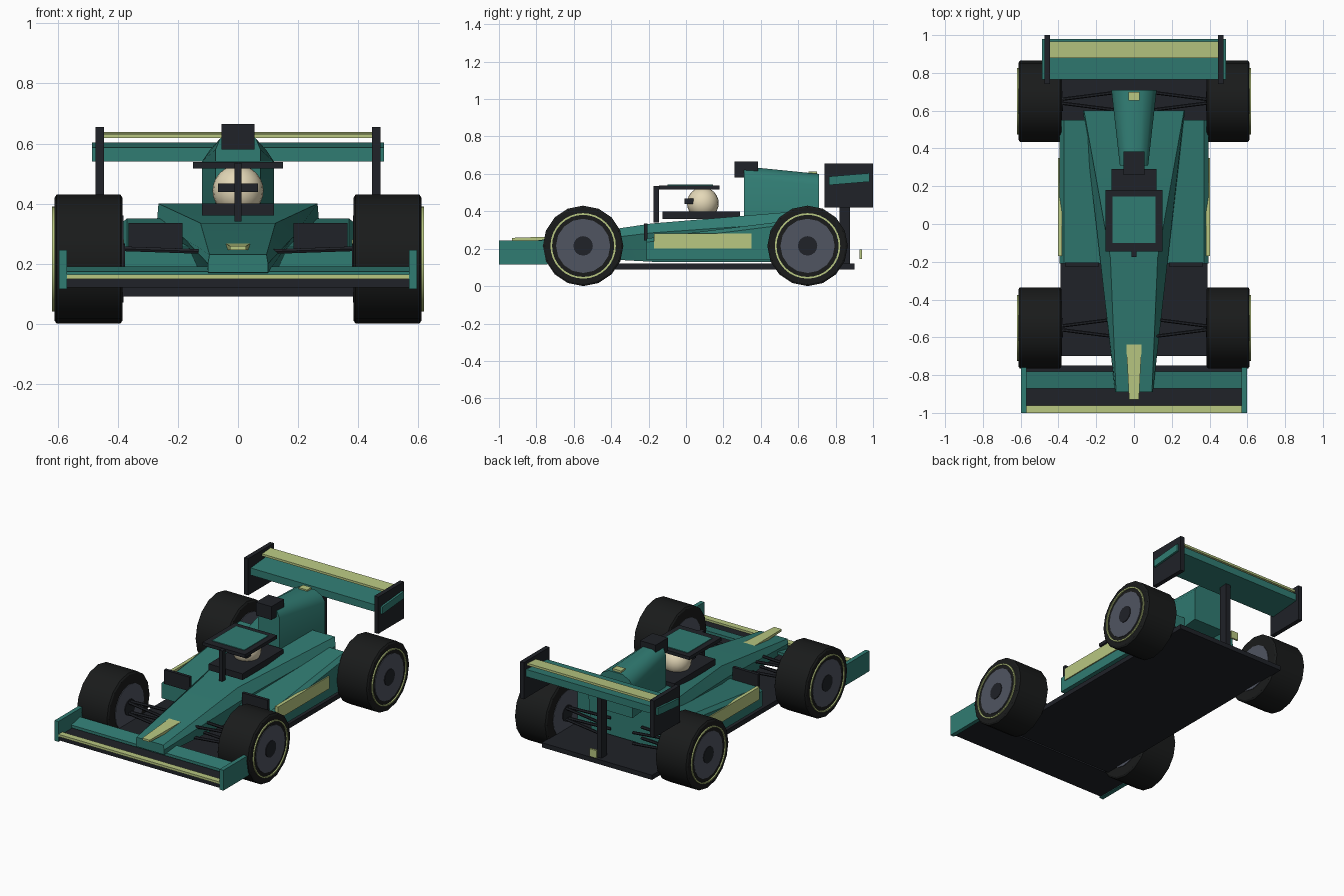
import bpy, bmesh, math
from mathutils import Vector

if "Cube" in bpy.data.objects:
    bpy.data.objects.remove(bpy.data.objects["Cube"])


def material(name, rgb):
    m = bpy.data.materials.new(name)
    m.diffuse_color = (*rgb, 1)
    m.use_nodes = True
    m.node_tree.nodes["Principled BSDF"].inputs["Base Color"].default_value = m.diffuse_color
    return m


TEAL = material("teal", (0.03, 0.20, 0.17))
LIME = material("lime", (0.48, 0.57, 0.22))
BLACK = material("carbon", (0.014, 0.016, 0.021))
RUBBER = material("rubber", (0.010, 0.011, 0.011))
GREY = material("grey", (0.08, 0.09, 0.12))
CREAM = material("cream", (0.78, 0.69, 0.48))


def finish(name, bm, mat, smooth=False):
    bmesh.ops.recalc_face_normals(bm, faces=bm.faces)
    me = bpy.data.meshes.new(name)
    bm.to_mesh(me)
    bm.free()
    ob = bpy.data.objects.new(name, me)
    bpy.context.collection.objects.link(ob)
    me.materials.append(mat)
    if smooth:
        bpy.ops.object.select_all(action='DESELECT')
        ob.select_set(True)
        bpy.context.view_layer.objects.active = ob
        bpy.ops.object.shade_smooth_by_angle(angle=math.radians(35))
    return ob


def loft(name, rings, mat, smooth=False):
    """Bridge a list of matching point loops and cap both ends."""
    bm = bmesh.new()
    vs = [[bm.verts.new(p) for p in r] for r in rings]
    n = len(vs[0])
    for a, b in zip(vs, vs[1:]):
        for i in range(n):
            bm.faces.new((a[i], a[(i + 1) % n], b[(i + 1) % n], b[i]))
    bm.faces.new(vs[0])
    bm.faces.new(vs[-1])
    return finish(name, bm, mat, smooth)


def box(name, x, y, z, mat, rise=0.0):
    """Box from ranges; rise lifts the rear edge."""
    return loft(name, [[(x[0], yy, z[0] + d), (x[1], yy, z[0] + d),
                        (x[1], yy, z[1] + d), (x[0], yy, z[1] + d)]
                       for yy, d in ((y[0], 0), (y[1], rise))], mat)


def pair(name, x, y, z, mat):
    for s, side in ((-1, "left"), (1, "right")):
        box(f"{side}_{name}", sorted((s * x[0], s * x[1])), y, z, mat)


def mirrored(y, half):
    """Closed symmetric section from (x, z) points running bottom to top."""
    return [(x, y, z) for x, z in half] + [(-x, y, z) for x, z in reversed(half)]


def lathe(name, profile, centre, mat, n=16):
    """Loop of (offset, radius) turned about an x axis."""
    rings = [[(centre[0] + o, centre[1] + r * math.cos(2 * math.pi * i / n),
               centre[2] + r * math.sin(2 * math.pi * i / n)) for i in range(n)]
             for o, r in profile]
    return loft(name, rings, mat, True)


def rod(name, a, b, r, mat, n=6):
    a, b = Vector(a), Vector(b)
    q = (b - a).to_track_quat('Z', 'Y')
    return loft(name, [[p + q @ Vector((r * math.cos(i * math.tau / n), r * math.sin(i * math.tau / n), 0))
                        for i in range(n)] for p in (a, b)], mat)


# Floor
box("floor", (-0.39, 0.39), (-0.70, 0.90), (0.09, 0.12), BLACK)

# Nose and central body
loft("main_body", [
    mirrored(-0.89, [(0.10, 0.17), (0.10, 0.20), (0.095, 0.23)]),
    mirrored(-0.18, [(0.11, 0.13), (0.18, 0.285), (0.125, 0.335)]),
    mirrored(0.60, [(0.25, 0.13), (0.27, 0.34), (0.265, 0.40)])], TEAL, True)
loft("nose_stripe", [[(-w, y, 0.245), (w, y, 0.245), (w, y, z), (-w, y, z)]
                     for y, w, z in ((-0.93, 0.026, 0.258), (-0.62, 0.042, 0.268))], LIME)

# Sidepods with intakes and side stripes
for s, side in ((-1, "left"), (1, "right")):
    loft(f"{side}_sidepod", [
        [(s * 0.10, y, 0.14), (s * 0.395, y, 0.14), (s * 0.395, y, zs),
         (s * xt, y, zt), (s * 0.10, y, zt)]
        for y, zs, xt, zt in ((-0.21, 0.235, 0.37, 0.255), (0.55, 0.33, 0.37, 0.35))], TEAL, True)
pair("intake", (0.185, 0.365), (-0.225, -0.205), (0.245, 0.335), BLACK)
pair("side_stripe", (0.38, 0.402), (-0.17, 0.35), (0.20, 0.28), LIME)

# Engine cover and air intake
loft("engine_cover", [mirrored(y, [(w, 0.34), (w, zs), (w * 0.8, zs + 0.6 * (zt - zs)), (w * 0.4, zt)])
                      for y, w, zs, zt in ((0.31, 0.075, 0.58, 0.64), (0.71, 0.12, 0.54, 0.60))],
     TEAL, True)
box("air_intake", (-0.055, 0.055), (0.26, 0.385), (0.58, 0.665), BLACK)
box("cover_light", (-0.03, 0.03), (0.655, 0.70), (0.595, 0.614), LIME)

# Cockpit, driver helmet and visor
box("cockpit_rim", (-0.12, 0.12), (-0.125, 0.29), (0.36, 0.40), BLACK)
bm = bmesh.new()
bmesh.ops.create_uvsphere(bm, u_segments=20, v_segments=12, radius=0.085)
bmesh.ops.translate(bm, verts=bm.verts, vec=(0, 0.09, 0.443))
finish("helmet", bm, CREAM, True)
box("visor", (-0.066, 0.066), (-0.008, 0.04), (0.438, 0.467), BLACK)

# Head guard
pair("guard_rail", (0.115, 0.15), (-0.145, 0.18), (0.517, 0.538), BLACK)
box("guard_front", (-0.115, 0.115), (-0.145, -0.10), (0.517, 0.538), BLACK)
box("guard_back", (-0.115, 0.115), (0.145, 0.18), (0.517, 0.538), BLACK)
box("guard_panel", (-0.115, 0.115), (-0.10, 0.145), (0.525, 0.542), TEAL)
box("guard_pillar", (-0.012, 0.012), (-0.175, -0.145), (0.34, 0.536), BLACK)

# Front wing
box("front_wing", (-0.57, 0.57), (-0.99, -0.75), (0.12, 0.15), BLACK)
box("front_wing_stripe", (-0.57, 0.57), (-1.0, -0.96), (0.148, 0.163), LIME)
box("front_wing_flap", (-0.57, 0.57), (-0.87, -0.78), (0.155, 0.173), TEAL, 0.018)
pair("front_endplate", (0.57, 0.597), (-1.0, -0.74), (0.115, 0.245), TEAL)

# Rear wing
box("rear_wing", (-0.487, 0.487), (0.765, 0.98), (0.54, 0.586), TEAL, 0.018)
box("rear_wing_flap", (-0.46, 0.46), (0.88, 0.967), (0.618, 0.632), LIME, 0.006)
pair("rear_endplate", (0.446, 0.474), (0.74, 1.0), (0.42, 0.655), BLACK)
box("rear_wing_post", (-0.017, 0.017), (0.82, 0.877), (0.11, 0.56), BLACK)
box("rear_light", (-0.025, 0.025), (0.928, 0.94), (0.145, 0.195), LIME)

# Wheels and suspension
for end, yw in (("front", -0.55), ("rear", 0.65)):
    for s, side in ((-1, "left"), (1, "right")):
        tag = f"{end}_{side}"
        c = (s * 0.498, yw, 0.215)
        lathe(f"{tag}_tyre", [(-0.113, 0.205), (-0.106, 0.215), (0.106, 0.215), (0.113, 0.205)], c, RUBBER)
        lathe(f"{tag}_rim", [(-0.115, 0.145), (0.117, 0.145)], c, GREY)
        lathe(f"{tag}_hub", [(-0.118, 0.052), (0.121, 0.052)], c, BLACK)
        # thin band on the outer tyre wall
        band = [(s * o, r) for o, r in ((0.11, 0.166), (0.121, 0.166), (0.121, 0.175), (0.11, 0.175))]
        bm = bmesh.new()
        n = 32
        rings = [[bm.verts.new((c[0] + o, c[1] + r * math.cos(i * math.tau / n),
                                c[2] + r * math.sin(i * math.tau / n))) for o, r in band] for i in range(n)]
        for i in range(n):
            a, b = rings[i], rings[(i + 1) % n]
            for k in range(4):
                bm.faces.new((a[k], a[(k + 1) % 4], b[(k + 1) % 4], b[k]))
        finish(f"{tag}_tyre_band", bm, LIME, True)
        for level, z in (("upper", 0.25), ("lower", 0.18)):
            for d in (-1, 1):
                rod(f"{tag}_{level}_arm", (s * 0.40, yw + d * 0.008, z),
                    (s * 0.11, yw + d * 0.045, z - 0.01), 0.009, BLACK)
